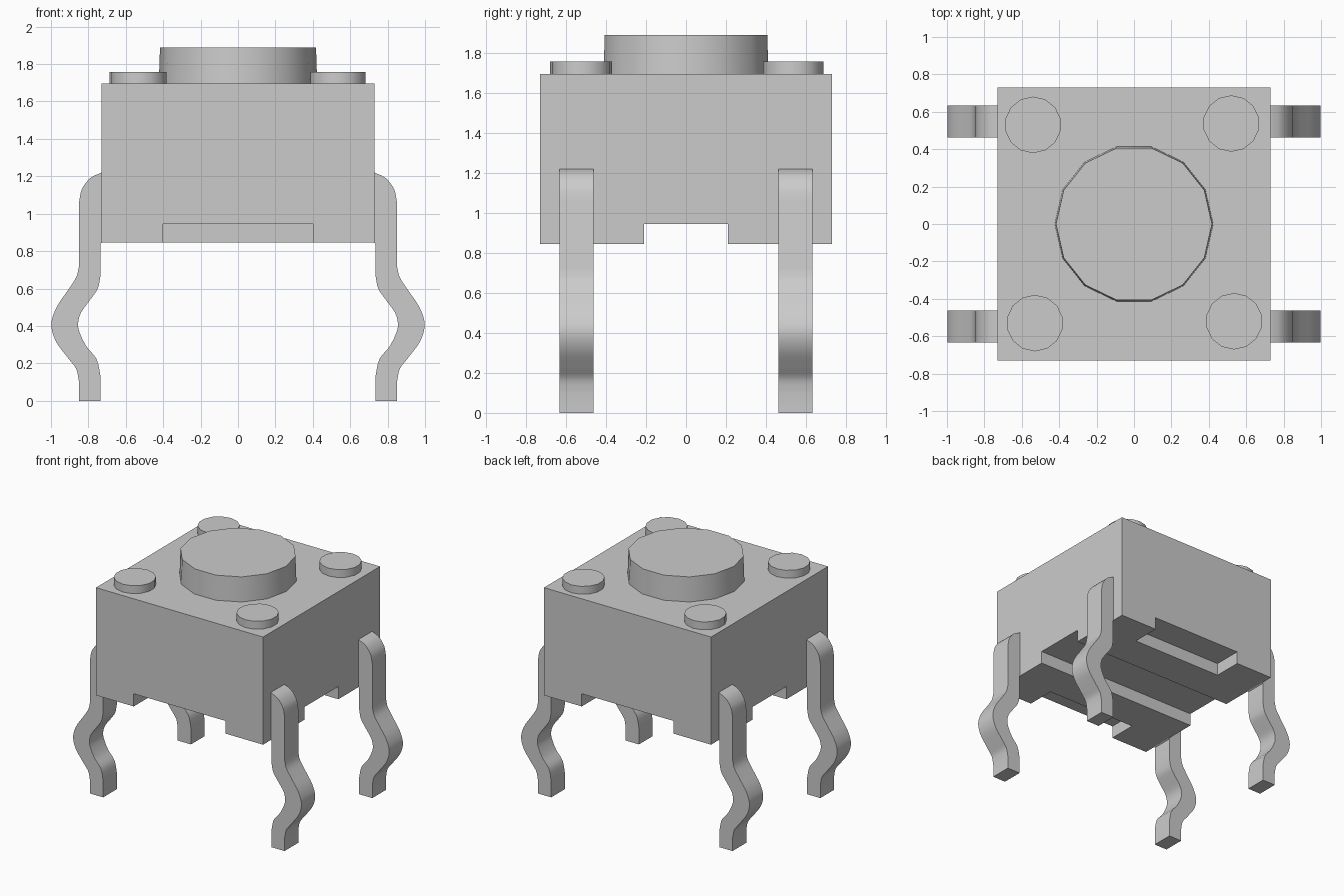
import bpy, bmesh, math
from mathutils import Vector

if "Cube" in bpy.data.objects:
    bpy.data.objects.remove(bpy.data.objects["Cube"], do_unlink=True)

grey = bpy.data.materials.new("plain grey")
grey.use_nodes = True
COLOR = (0.6, 0.6, 0.6, 1)
grey.diffuse_color = COLOR
grey.node_tree.nodes["Principled BSDF"].inputs["Base Color"].default_value = COLOR


def add_object(name, bm, smooth=False):
    bmesh.ops.recalc_face_normals(bm, faces=bm.faces)
    mesh = bpy.data.meshes.new(name)
    bm.to_mesh(mesh)
    bm.free()
    mesh.materials.append(grey)
    obj = bpy.data.objects.new(name, mesh)
    bpy.context.collection.objects.link(obj)
    bpy.ops.object.select_all(action='DESELECT')
    obj.select_set(True)
    bpy.context.view_layer.objects.active = obj
    if smooth:
        bpy.ops.object.shade_smooth_by_angle(angle=math.radians(35))
    return obj


def box(name, low, high):
    bm = bmesh.new()
    bmesh.ops.create_cube(bm, size=1)
    for v in bm.verts:
        v.co = [(a + b) / 2 + c * (b - a) for a, b, c in zip(low, high, v.co)]
    return add_object(name, bm)


def disc(name, x, y, z0, z1, r0, r1, sides=14, turn=0):
    bm = bmesh.new()
    rings = []
    for z, r in ((z0, r0), (z1, r1)):
        angles = [turn + math.tau * i / sides for i in range(sides)]
        rings.append([bm.verts.new((x + r * math.cos(a), y + r * math.sin(a), z))
                      for a in angles])
    for i in range(sides):
        j = (i + 1) % sides
        bm.faces.new((rings[0][i], rings[0][j], rings[1][j], rings[1][i]))
    bm.faces.new(rings[0])
    bm.faces.new(rings[1])
    return add_object(name, bm, True)


def spline(points, steps=4):
    """Smooth curve through the points."""
    p = [Vector(q) for q in points]
    p = [2 * p[0] - p[1]] + p + [2 * p[-1] - p[-2]]
    out = []
    for a, b, c, d in zip(p, p[1:], p[2:], p[3:]):
        for k in range(steps):
            t = k / steps
            out.append(0.5 * (2 * b + (c - a) * t + (2 * a - 5 * b + 4 * c - d) * t * t
                              + (3 * b - a - 3 * c + d) * t ** 3))
    return out + [p[-2]]


# Housing with a channel across the underside and a notch at front and back
HALF, BASE, TOP, NOTCH = 0.73, 0.845, 1.695, 0.945
body = box("housing", (-HALF, -HALF, BASE), (HALF, HALF, TOP))
cutters = [box("channel_cutter", (-1, -0.21, 0.7), (1, 0.21, NOTCH)),
           box("front_cutter", (-0.4, -1, 0.7), (0.4, -0.5, NOTCH)),
           box("back_cutter", (-0.4, 0.5, 0.7), (0.4, 1, NOTCH))]
bpy.context.view_layer.objects.active = body
for cutter in cutters:
    mod = body.modifiers.new("cut", 'BOOLEAN')
    mod.operation, mod.solver, mod.object = 'DIFFERENCE', 'EXACT', cutter
    bpy.ops.object.modifier_apply(modifier=mod.name)
    bpy.data.objects.remove(cutter, do_unlink=True)

# Push button and corner pegs
disc("push_button", 0, 0, TOP - 0.01, 1.89, 0.424, 0.417)
for name, x, y in (("back_right_peg", -0.54, 0.53), ("back_left_peg", 0.52, 0.537),
                   ("front_right_peg", -0.53, -0.53), ("front_left_peg", 0.535, -0.52)):
    disc(name, x, y, TOP - 0.01, 1.757, 0.151, 0.151, turn=math.pi / 14)

# Bent legs: a side outline (x, z) given thickness along y
shoulder = spline([(0.73, 1.22), (0.79, 1.19), (0.835, 1.13), (0.85, 1.06)])
outer = spline([(0.85, 0.72), (0.865, 0.66), (0.91, 0.59), (0.97, 0.5), (0.998, 0.41),
                (0.975, 0.32), (0.91, 0.23), (0.865, 0.17), (0.85, 0.1)])
inner = spline([(0.735, 0.13), (0.755, 0.22), (0.81, 0.29), (0.845, 0.36), (0.855, 0.41),
                (0.84, 0.47), (0.79, 0.54), (0.75, 0.6), (0.735, 0.67)])
outline = (shoulder + outer + [(0.85, 0), (0.735, 0)] + inner
           + [(0.735, 0.84), (0.72, 0.85), (0.72, 1.22)])


def leg(name, side, y0, y1):
    bm = bmesh.new()
    near, far = [[bm.verts.new((side * x, y, z)) for x, z in outline] for y in (y0, y1)]
    bm.faces.new(near)
    bm.faces.new(far)
    for i in range(len(near)):
        j = (i + 1) % len(near)
        bm.faces.new((near[i], near[j], far[j], far[i]))
    add_object(name, bm, True)


for side, label in ((1, "left"), (-1, "right")):
    leg("front_" + label + "_leg", side, -0.633, -0.462)
    leg("back_" + label + "_leg", side, 0.462, 0.633)
